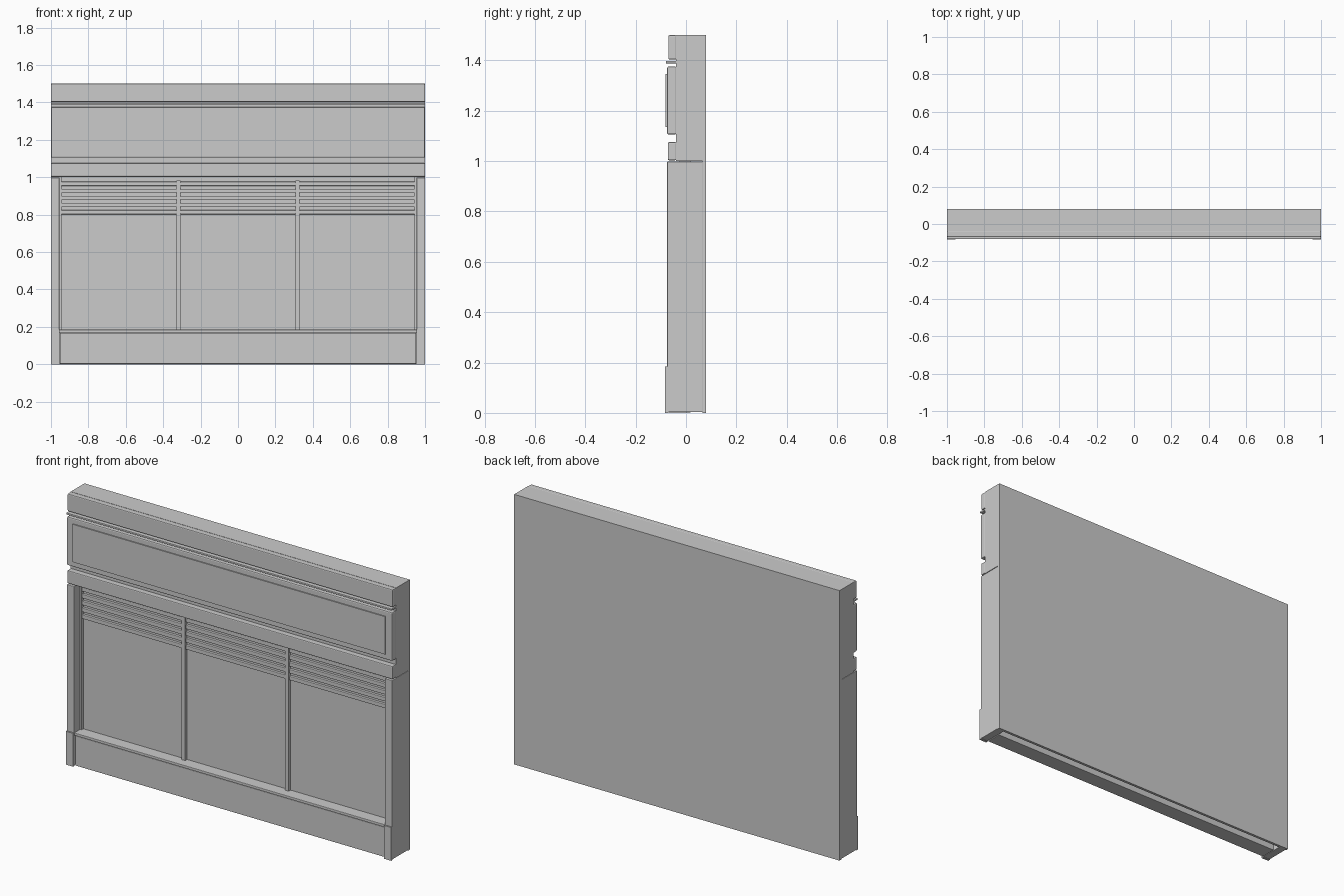
import bpy

if "Cube" in bpy.data.objects:
    bpy.data.objects.remove(bpy.data.objects["Cube"])

mat = bpy.data.materials.new("plain_grey")
mat.diffuse_color = (0.6, 0.6, 0.6, 1)
mat.use_nodes = True
mat.node_tree.nodes["Principled BSDF"].inputs["Base Color"].default_value = mat.diffuse_color


def box(name, x, y, z, bevel=0.0):
    """Box from (min, max) ranges, with an optional small chamfer."""
    bpy.ops.mesh.primitive_cube_add(size=1, location=[sum(r) / 2 for r in (x, y, z)])
    ob = bpy.context.object
    ob.name = name
    ob.scale = [r[1] - r[0] for r in (x, y, z)]
    bpy.ops.object.transform_apply(location=False, rotation=False, scale=True)
    ob.data.materials.append(mat)
    if bevel:
        m = ob.modifiers.new("chamfer", 'BEVEL')
        m.width = bevel
        m.segments = 2
    return ob


FULL = (-1, 1)

# Solid backing: thin wall below, thick block above the shop window
box("back_wall", FULL, (0.065, 0.08), (0, 1.0))
box("upper_block", FULL, (-0.04, 0.08), (1.0, 1.5))

# Fascia: top band, thin ledge, sign board with raised plate, lower band
box("top_band", FULL, (-0.07, -0.038), (1.403, 1.5), 0.005)
box("thin_ledge", FULL, (-0.08, -0.038), (1.388, 1.398), 0.002)
box("sign_board", FULL, (-0.075, -0.038), (1.105, 1.375), 0.006)
box("sign_plate", (-0.96, 0.96), (-0.081, -0.07), (1.135, 1.345))
box("lower_band", FULL, (-0.072, -0.038), (1.003, 1.075), 0.005)

# Side pillars with foot blocks, and the window's side frame
for side, s in (("left", -1), ("right", 1)):
    def span(a, b):
        return tuple(sorted((s * a, s * b)))
    box("pillar_" + side, span(0.955, 1), (-0.075, 0.066), (0.003, 0.998), 0.003)
    box("foot_block_" + side, span(0.955, 1), (-0.083, -0.07), (0, 0.185))
    box("window_frame_" + side, span(0.945, 0.956), (-0.025, 0.0), (0.185, 1.0))

# Base board, with the hollow behind it open underneath
box("base_board", (-0.952, 0.952), (-0.07, 0.02), (0.002, 0.168), 0.003)
box("window_sill", (-0.956, 0.956), (-0.074, 0.02), (0.170, 0.185), 0.003)

# Glazing
box("window_pane", (-0.956, 0.956), (-0.008, 0.02), (0.18, 1.0))
for i, x in enumerate((-0.318, 0.318)):
    box(f"mullion_{i + 1}", (x - 0.011, x + 0.011), (-0.025, 0.0), (0.185, 0.982))

# Slatted vents above each pane
for b, (x0, x1) in enumerate(((-0.946, -0.329), (-0.307, 0.307), (0.329, 0.946))):
    for i in range(5):
        z = 0.813 + 0.038 * i
        box(f"vent_slat_{b + 1}_{i + 1}", (x0, x1), (-0.022, 0.0), (z - 0.011, z + 0.011), 0.003)
